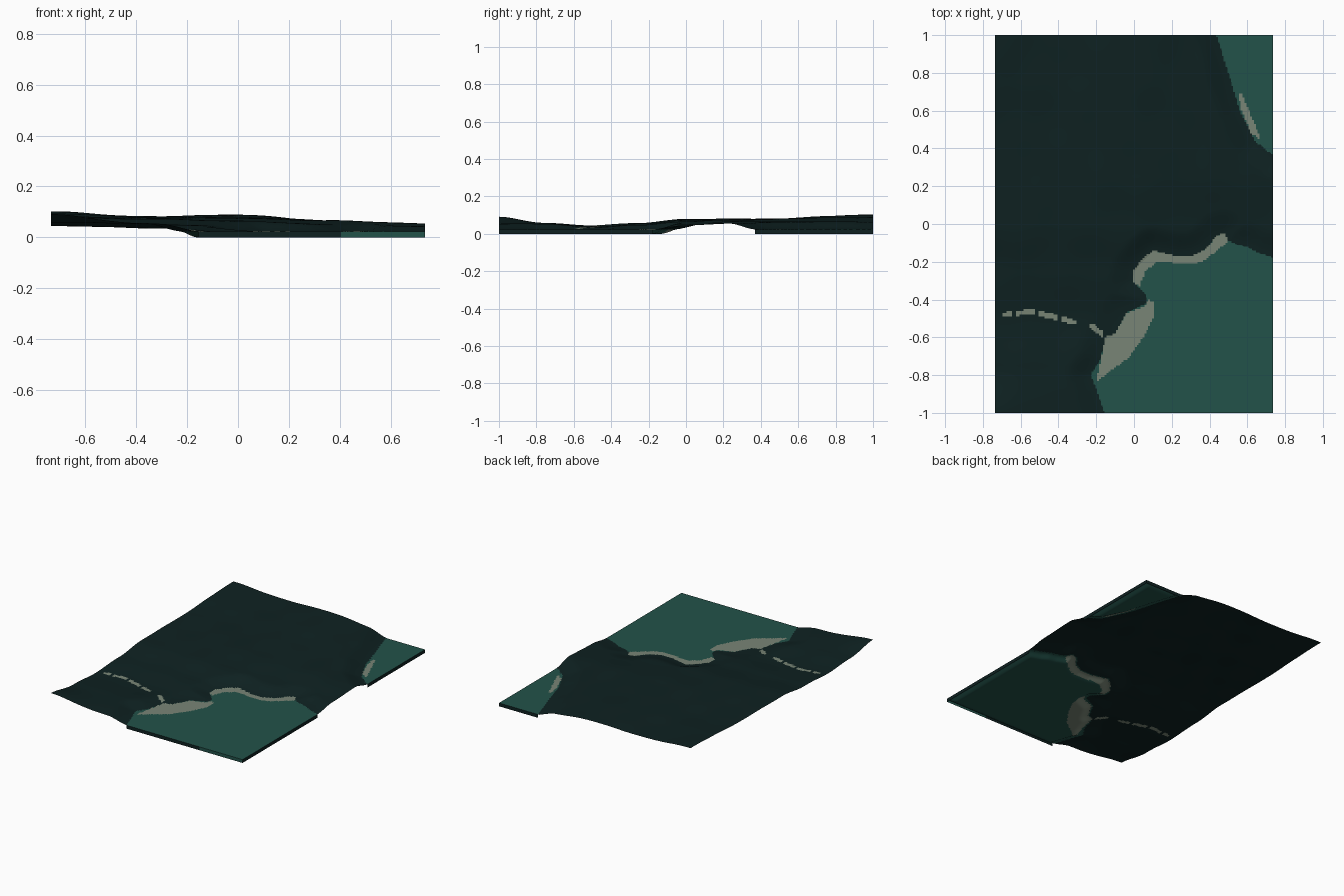
import bpy, math
from mathutils import Vector

if "Cube" in bpy.data.objects:
    bpy.data.objects.remove(bpy.data.objects["Cube"])

HX, HY, NX, NY, SEA = 0.735, 1.0, 147, 200, 0.023

def material(name, rgb):
    m = bpy.data.materials.new(name)
    m.diffuse_color = (*rgb, 1)
    m.use_nodes = True
    m.node_tree.nodes["Principled BSDF"].inputs["Base Color"].default_value = m.diffuse_color
    return m

LAND, SAND, WATER = 0, 1, 2
MATS = [material("dark forest green", (0.0045, 0.0155, 0.0155)),
        material("pale sand", (0.19, 0.235, 0.18)),
        material("teal water", (0.0165, 0.084, 0.067))]

# Outlines of the water bodies and beaches, seen from above
LAKES = [
    [(.74, -.18), (.65, -.15), (.6, -.12), (.55, -.11), (.5, -.09), (.48, -.05),
     (.44, -.06), (.38, -.13), (.31, -.17), (.22, -.17), (.1, -.14), (.05, -.19),
     (0, -.25), (-.01, -.3), (.02, -.33), (.06, -.37), (.07, -.42), (0, -.45),
     (-.04, -.47), (-.1, -.58), (-.15, -.61), (-.18, -.72), (-.23, -.8),
     (-.2, -.87), (-.15, -1.02), (.74, -1.02)],
    [(.43, 1.02), (.5, .8), (.56, .6), (.64, .44), (.74, .36), (.74, 1.02)]]
BEACHES = [
    [(-.01, -.3), (-.01, -.25), (.05, -.18), (.1, -.14), (.22, -.17), (.31, -.17),
     (.38, -.13), (.44, -.06), (.48, -.05), (.5, -.09), (.43, -.15), (.36, -.2),
     (.3, -.21), (.12, -.2), (.06, -.25), (.03, -.33)],
    [(-.2, -.84), (-.17, -.69), (-.15, -.6), (-.1, -.58), (-.04, -.47), (.05, -.44),
     (.08, -.4), (.11, -.42), (.1, -.5), (.05, -.6), (-.03, -.71), (-.13, -.78)],
    [(.55, .7), (.57, .6), (.62, .48), (.66, .45), (.66, .48), (.6, .62), (.57, .69)]]
CREEKS = [[(-.68, -.48), (-.55, -.465), (-.4, -.495), (-.32, -.52)],
          [(-.22, -.54), (-.15, -.6)]]

# Land heights: rows from y=-1 to y=1, columns from x=-0.735 to x=0.735
HEIGHTS = [(.090, .055, .035, .03, .03),
           (.058, .053, .040, .03, .03),
           (.045, .036, .030, .03, .03),
           (.058, .053, .045, .03, .03),
           (.080, .073, .066, .05, .045),
           (.080, .076, .077, .066, .056),
           (.082, .076, .080, .066, .045),
           (.095, .080, .087, .066, .03),
           (.103, .082, .090, .062, .03)]

def smooth(t):
    t = min(max(t, 0), 1)
    return t * t * (3 - 2 * t)

def inside(x, y, poly):
    hit = False
    for (ax, ay), (bx, by) in zip(poly, poly[1:] + poly[:1]):
        if (ay > y) != (by > y) and x < ax + (y - ay) * (bx - ax) / (by - ay):
            hit = not hit
    return hit

def line_distance(x, y, pts):
    best = 9
    for (ax, ay), (bx, by) in zip(pts, pts[1:]):
        dx, dy = bx - ax, by - ay
        t = min(max(((x - ax) * dx + (y - ay) * dy) / (dx * dx + dy * dy), 0), 1)
        best = min(best, math.hypot(x - ax - t * dx, y - ay - t * dy))
    return best

def shore(x, y):
    """Signed distance to the shore, positive over water."""
    d = min(line_distance(x, y, p + p[:1]) for p in LAKES)
    return d if any(inside(x, y, p) for p in LAKES) else -d

def land_height(x, y):
    u, v = (x + HX) / (2 * HX) * 4, (y + HY) / (2 * HY) * 8
    i, j = min(int(u), 3), min(int(v), 7)
    s, t = smooth(u - i), smooth(v - j)
    a, b = HEIGHTS[j], HEIGHTS[j + 1]
    h = (a[i] * (1 - s) + a[i + 1] * s) * (1 - t) + (b[i] * (1 - s) + b[i + 1] * s) * t
    return h + .0015 * math.sin(17 * x + 5 * y) * math.sin(15 * y - 6 * x)

def terrain_height(x, y, d):
    if d > 0:
        return SEA * (1 - smooth(d / .06))
    return SEA + max(land_height(x, y) - SEA, .003) * smooth(.12 - d / .15)

def ground_colour(x, y, d):
    if any(inside(x, y, p) for p in BEACHES):
        return SAND
    if d > 0:
        return WATER
    for c in CREEKS:
        if -.62 < y < -.44 and line_distance(x, y, c) < .014 and math.sin(52 * x) > -.85:
            return SAND
    return LAND

def make_object(name, verts, faces, colours):
    me = bpy.data.meshes.new(name)
    me.from_pydata(verts, [], faces)
    for m in MATS:
        me.materials.append(m)
    me.polygons.foreach_set("material_index", colours)
    ob = bpy.data.objects.new(name, me)
    bpy.context.collection.objects.link(ob)
    me.shade_smooth()
    return ob

# Shared grid
xs = [-HX + 2 * HX * i / NX for i in range(NX + 1)]
ys = [-HY + 2 * HY * j / NY for j in range(NY + 1)]
grid = [(x, y) for y in ys for x in xs]
dist = [shore(x, y) for x, y in grid]
cells, cell_colour, cell_dist = [], [], []
for j in range(NY):
    for i in range(NX):
        a = j * (NX + 1) + i
        q = (a, a + 1, a + NX + 2, a + NX + 1)
        d = sum(dist[k] for k in q) / 4
        cells.append(q)
        cell_dist.append(d)
        cell_colour.append(ground_colour((xs[i] + xs[i + 1]) / 2, (ys[j] + ys[j + 1]) / 2, d))

# Terrain sheet, running down to the lake bed
make_object("terrain", [(x, y, terrain_height(x, y, d)) for (x, y), d in zip(grid, dist)],
            cells, cell_colour)

# Water surface, tucked slightly under the shore
verts, faces, colours, index = [], [], [], {}
for q, d, c in zip(cells, cell_dist, cell_colour):
    if d > -.008:
        for k in q:
            if k not in index:
                index[k] = len(verts)
                verts.append((*grid[k], SEA))
        faces.append([index[k] for k in q])
        colours.append(SAND if c == SAND else WATER)
make_object("water_surface", verts, faces, colours)

# Side walls where the water meets the edge of the model
verts, faces, colours = [], [], []
for q, d in zip(cells, cell_dist):
    if d < 0:
        continue
    for a, b in zip(q, q[1:] + q[:1]):
        (ax, ay), (bx, by) = grid[a], grid[b]
        on_x = abs(ax - bx) < 1e-6 and abs(abs(ax) - HX) < 1e-6
        on_y = abs(ay - by) < 1e-6 and abs(abs(ay) - HY) < 1e-6
        if on_x or on_y:
            n = len(verts)
            verts += [(ax, ay, 0), (bx, by, 0), (bx, by, SEA), (ax, ay, SEA)]
            faces.append((n, n + 1, n + 2, n + 3))
            colours.append(WATER if ay < -.99 and on_y and ax > .4 else LAND)
make_object("water_side_wall", verts, faces, colours)
